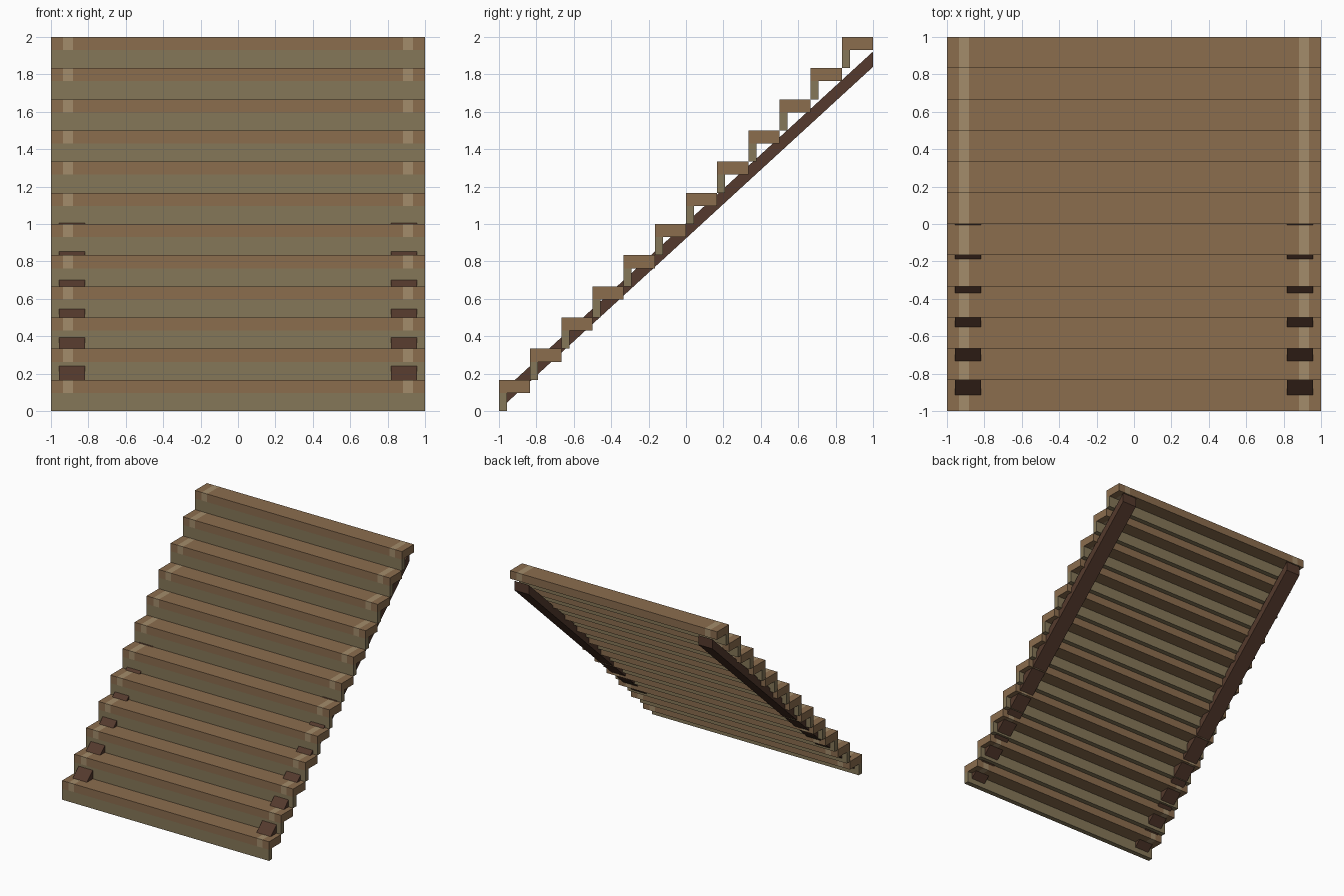
import bpy, bmesh
from mathutils import Vector

if "Cube" in bpy.data.objects:
    bpy.data.objects.remove(bpy.data.objects["Cube"])

STEPS = 12
S = 2 / STEPS            # rise and run of one step
TREAD_T = 0.07           # tread thickness
RISER_D = 0.043          # riser depth
STRIP = (0.882, 0.935)   # inlaid strip, inner and outer x


def material(name, rgb):
    m = bpy.data.materials.new(name)
    m.diffuse_color = (*rgb, 1)
    m.use_nodes = True
    m.node_tree.nodes["Principled BSDF"].inputs["Base Color"].default_value = m.diffuse_color
    return m


WOOD = material("tread_wood", (0.258, 0.153, 0.076))
OLIVE = material("riser_wood", (0.235, 0.184, 0.098))
DARK = material("stringer_wood", (0.089, 0.042, 0.026))
LIGHT = material("strip_wood", (0.366, 0.262, 0.147))


def extrude_x(name, profile, x0, x1, mats, cuts=()):
    """Extrude a (y, z) profile along x, optionally cut into sections."""
    bm = bmesh.new()
    face = bm.faces.new([bm.verts.new((x0, y, z)) for y, z in profile])
    ext = bmesh.ops.extrude_face_region(bm, geom=[face])
    verts = [g for g in ext["geom"] if isinstance(g, bmesh.types.BMVert)]
    bmesh.ops.translate(bm, verts=verts, vec=(x1 - x0, 0, 0))
    for x in cuts:
        bmesh.ops.bisect_plane(bm, geom=bm.verts[:] + bm.edges[:] + bm.faces[:],
                               plane_co=Vector((x, 0, 0)), plane_no=Vector((1, 0, 0)))
    bmesh.ops.recalc_face_normals(bm, faces=bm.faces[:])
    # faces lying inside the strip bands take the second material
    if cuts:
        for f in bm.faces:
            if STRIP[0] < abs(f.calc_center_median().x) < STRIP[1]:
                f.material_index = 1
    me = bpy.data.meshes.new(name)
    bm.to_mesh(me)
    bm.free()
    for m in mats:
        me.materials.append(m)
    ob = bpy.data.objects.new(name, me)
    bpy.context.collection.objects.link(ob)
    return ob


def rect(y0, y1, z0, z1):
    return [(y0, z0), (y1, z0), (y1, z1), (y0, z1)]


# Treads with inlaid strips, and the risers under their front edges
for i in range(STEPS):
    y, z = -1 + i * S, i * S
    under = z + S - TREAD_T
    extrude_x(f"tread_{i + 1}", rect(y, y + S, under, z + S), -1, 1, [WOOD, LIGHT],
              cuts=[-STRIP[1], -STRIP[0], STRIP[0], STRIP[1]])
    extrude_x(f"riser_{i + 1}", rect(y, y + RISER_D, z, under), -1, 1, [OLIVE])

# Slanted stringers, plumb cut at both ends
slope, top_mid, depth, y_start, y_end = 0.917, 1.005, 0.082, -0.985, 1.0
lo, hi = top_mid + slope * y_start, top_mid + slope * y_end
beam = [(y_start, lo - depth), (y_end, hi - depth), (y_end, hi), (y_start, lo)]
for side, x0, x1 in (("left", -0.956, -0.819), ("right", 0.819, 0.956)):
    extrude_x(f"stringer_{side}", beam, x0, x1, [DARK])
